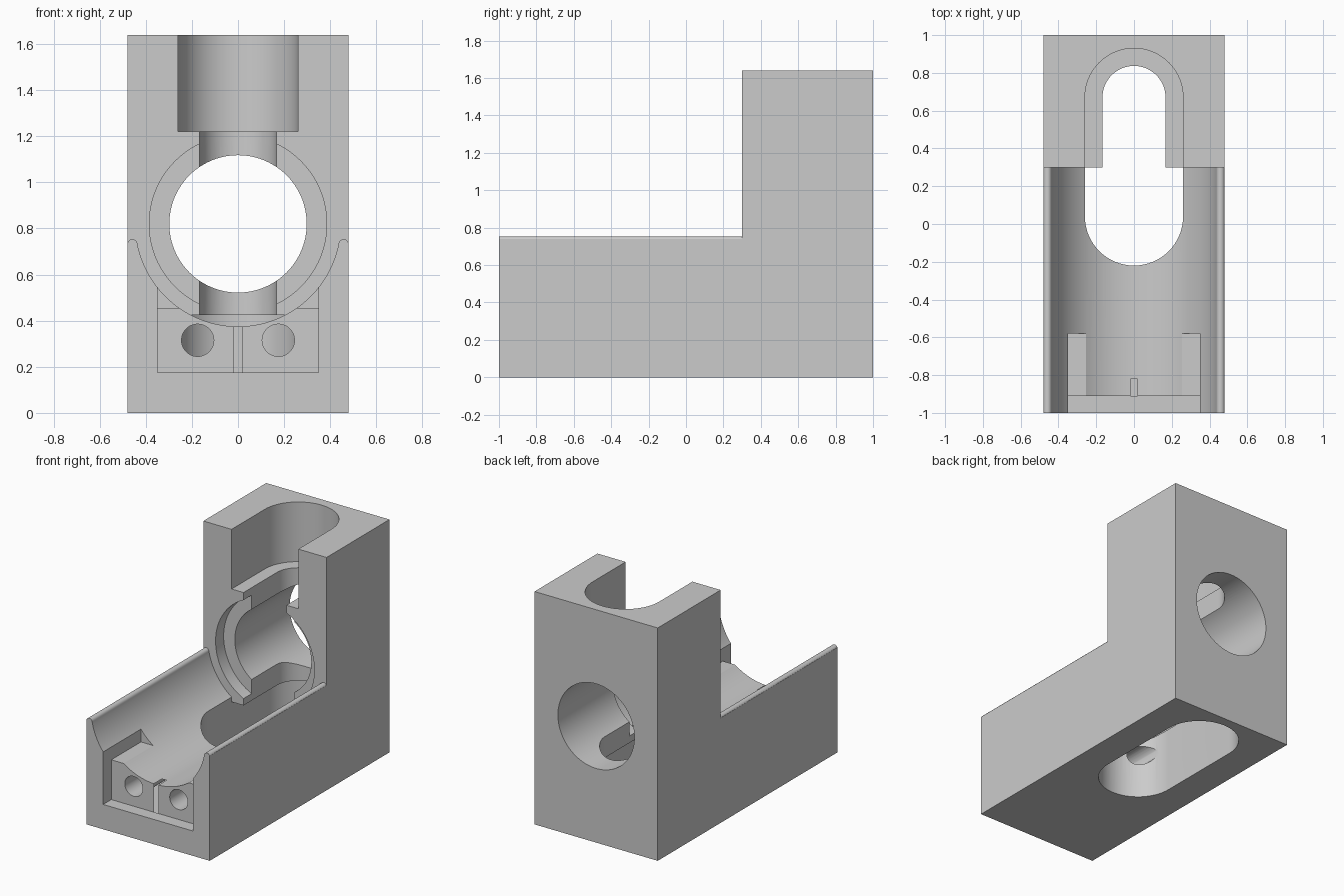
import bpy, bmesh
from math import sin, cos, radians, sqrt

cube = bpy.data.objects.get("Cube")
if cube:
    bpy.data.objects.remove(cube, do_unlink=True)

grey = bpy.data.materials.new("plain grey")
grey.use_nodes = True
grey.diffuse_color = (0.6, 0.6, 0.6, 1)
grey.node_tree.nodes["Principled BSDF"].inputs["Base Color"].default_value = (0.6, 0.6, 0.6, 1)


def arc(cx, cy, r, start, end, steps):
    angles = [radians(start + (end - start) * i / steps) for i in range(steps + 1)]
    return [(cx + r * cos(a), cy + r * sin(a)) for a in angles]


def prism(name, profile, axis, low, high):
    """Extrude a closed 2D profile along y (profile in x, z) or z (profile in x, y)."""
    bm = bmesh.new()
    place = (lambda u, v: (u, low, v)) if axis == "y" else (lambda u, v: (u, v, low))
    face = bm.faces.new([bm.verts.new(place(u, v)) for u, v in profile])
    out = bmesh.ops.extrude_face_region(bm, geom=[face])
    moved = [g for g in out["geom"] if isinstance(g, bmesh.types.BMVert)]
    step = high - low
    bmesh.ops.translate(bm, verts=moved, vec=(0, step, 0) if axis == "y" else (0, 0, step))
    bmesh.ops.recalc_face_normals(bm, faces=bm.faces)
    mesh = bpy.data.meshes.new(name)
    bm.to_mesh(mesh)
    bm.free()
    mesh.materials.append(grey)
    obj = bpy.data.objects.new(name, mesh)
    bpy.context.collection.objects.link(obj)
    return obj


def rect(x0, x1, v0, v1):
    return [(x0, v0), (x1, v0), (x1, v1), (x0, v1)]


def circle(x, z, r, steps=64):
    return arc(x, z, r, 0, 360, steps)[:-1]


def cut(name, profile, axis, low, high):
    cutter = prism(name, profile, axis, low, high)
    cutter.hide_render = True
    mod = body.modifiers.new(name, "BOOLEAN")
    mod.operation, mod.solver, mod.object = "DIFFERENCE", "EXACT", cutter
    bpy.context.view_layer.objects.active = body
    bpy.ops.object.modifier_apply(modifier=name)
    bpy.data.objects.remove(cutter, do_unlink=True)


# Main dimensions
half, step_y, axis_z = 0.48, 0.3, 0.82
trough_r, wide, narrow = 0.445, 0.26, 0.167
back_y, front_y = 0.67, 0.04

body = prism("bracket_body", rect(-half, half, -1, 1), "z", 0, 1.64)

# Open trough with rounded rims, which also clears the space above the front
rim_z = 0.732
rim_x = sqrt(trough_r ** 2 - (axis_z - rim_z) ** 2)
rim_r = (half - rim_x) / 2
rim = arc(rim_x + rim_r, rim_z, rim_r, 165, 20, 8)
rim += [(0.6, rim[-1][1]), (0.6, 1.8)]
edge = -11.4
right = arc(0, axis_z, trough_r, -90, edge, 36) + rim
left = [(-x, z) for x, z in reversed(right[1:])]
cut("trough", left + right, "y", -1.1, step_y)

# Round bore and its shallow counterbore
cut("bore", circle(0, axis_z, 0.298, 96), "y", 0.2, 1.1)
cut("counterbore", circle(0, axis_z, 0.385, 96), "y", 0.2, 0.39)

# Wide slot under the body, open to the trough in front of the step
back_end = arc(0, back_y, wide, 0, 180, 32)
front_end = arc(0, front_y, wide, 180, 360, 32)
cut("lower_slot", back_end + front_end, "z", -0.1, 0.425)
cut("trough_slot", front_end + [(wide, step_y), (-wide, step_y)], "z", 0.3, 0.6)

# Narrow slot across the bore, and wide slot in the top
cut("narrow_slot", arc(0, back_y, narrow, 0, 180, 32) + [(-narrow, 0.25), (narrow, 0.25)],
    "z", 0.3, 1.4)
cut("upper_slot", back_end + [(-wide, 0.2), (wide, 0.2)], "z", 1.22, 1.8)

# Front recess, side ledges, central slit and two long holes
cut("front_recess", rect(-0.35, 0.35, 0.175, 0.7), "y", -1.1, -0.91)
cut("side_ledges", rect(-0.35, 0.35, 0.455, 0.7), "y", -1.1, -0.58)
cut("slit", rect(-0.018, 0.018, 0.175, 0.6), "y", -0.95, -0.82)
for side in (-1, 1):
    cut("long_hole", circle(side * 0.175, 0.315, 0.07, 48), "y", -0.95, 0.02)

bpy.ops.object.select_all(action="DESELECT")
body.select_set(True)
bpy.context.view_layer.objects.active = body
bpy.ops.object.shade_smooth_by_angle(angle=radians(25))
